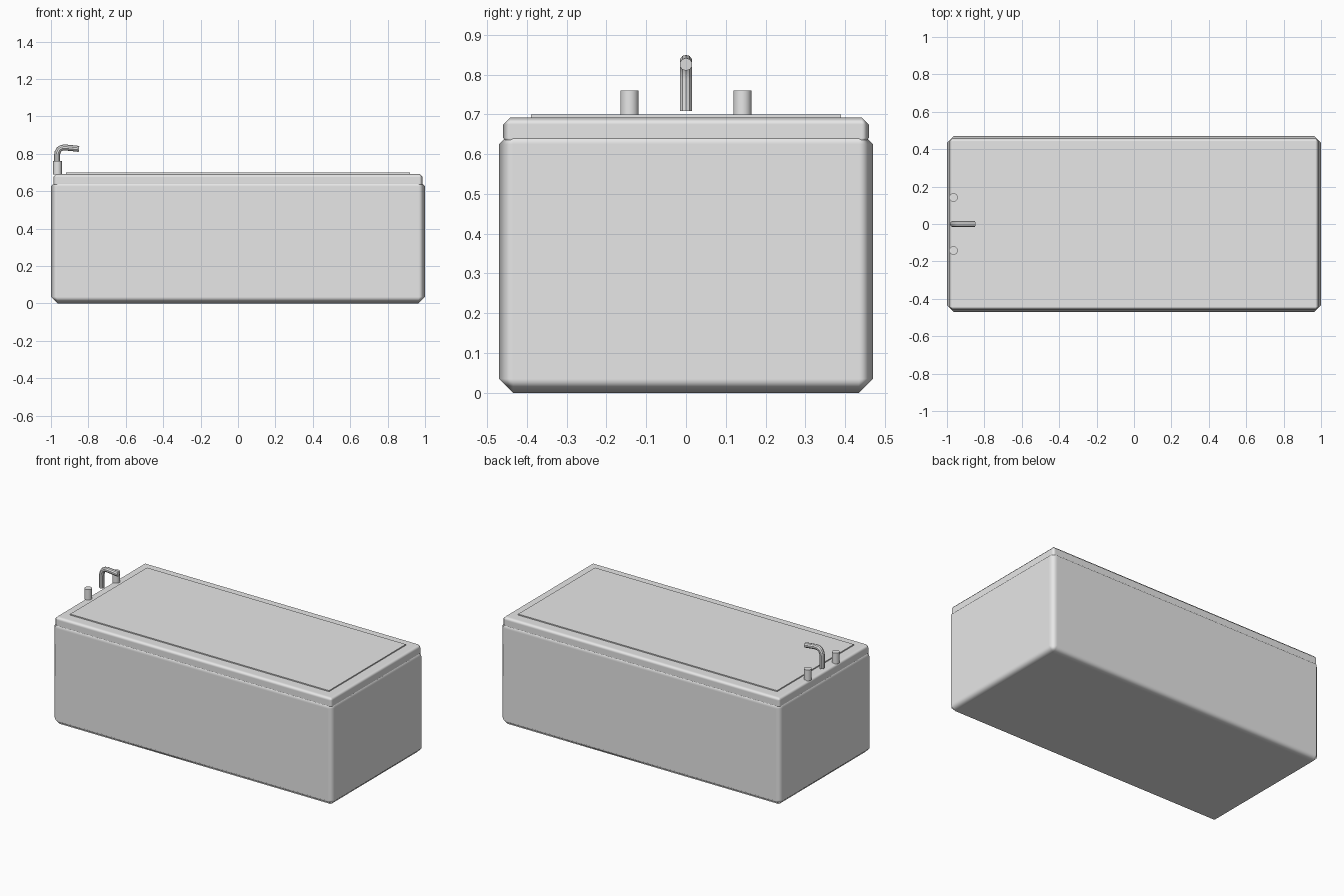
import bpy

if "Cube" in bpy.data.objects:
    bpy.data.objects.remove(bpy.data.objects["Cube"])

chrome = bpy.data.materials.new("plain_grey")
chrome.diffuse_color = (0.8, 0.8, 0.8, 1)
chrome.use_nodes = True
chrome.node_tree.nodes["Principled BSDF"].inputs["Base Color"].default_value = chrome.diffuse_color


def finish(obj, name):
    obj.name = name
    obj.data.materials.append(chrome)
    return obj


def box(name, size, z0, bevel=0.0):
    """Box standing on z0, with an optional single chamfer on all edges."""
    bpy.ops.mesh.primitive_cube_add(size=1, location=(0, 0, z0 + size[2] / 2))
    obj = finish(bpy.context.object, name)
    obj.scale = size
    bpy.ops.object.transform_apply(location=False, rotation=False, scale=True)
    if bevel:
        bpy.ops.object.shade_smooth()
        mod = obj.modifiers.new("chamfer", 'BEVEL')
        mod.width = bevel
        mod.segments = 1
        mod.harden_normals = True
    return obj


# Tub body, overhanging rim and the thin raised surface
box("tub_body", (2.0, 0.94, 0.66), 0.0, 0.035)
box("tub_rim", (1.975, 0.92, 0.07), 0.623, 0.018)
box("water_surface", (1.84, 0.78, 0.02), 0.68)

# Pair of tap handles
for side, y in (("left", -0.142), ("right", 0.142)):
    bpy.ops.mesh.primitive_cylinder_add(vertices=16, radius=0.023, depth=0.07,
                                        location=(-0.965, y, 0.725))
    finish(bpy.context.object, "tap_" + side)
    bpy.ops.object.shade_smooth_by_angle()

# Bent spout swept along a path
path = [(-0.968, 0.709), (-0.968, 0.79), (-0.965, 0.808), (-0.956, 0.824),
        (-0.942, 0.832), (-0.925, 0.834), (-0.85, 0.826)]
curve = bpy.data.curves.new("spout", 'CURVE')
curve.dimensions = '3D'
curve.bevel_depth = 0.016
curve.bevel_resolution = 3
curve.use_fill_caps = True
spline = curve.splines.new('POLY')
spline.points.add(len(path) - 1)
for point, (x, z) in zip(spline.points, path):
    point.co = (x, 0, z, 1)
spout = bpy.data.objects.new("spout", curve)
bpy.context.collection.objects.link(spout)
finish(spout, "spout")
bpy.ops.object.select_all(action='DESELECT')
spout.select_set(True)
bpy.context.view_layer.objects.active = spout
bpy.ops.object.convert(target='MESH')
bpy.ops.object.shade_smooth_by_angle()
